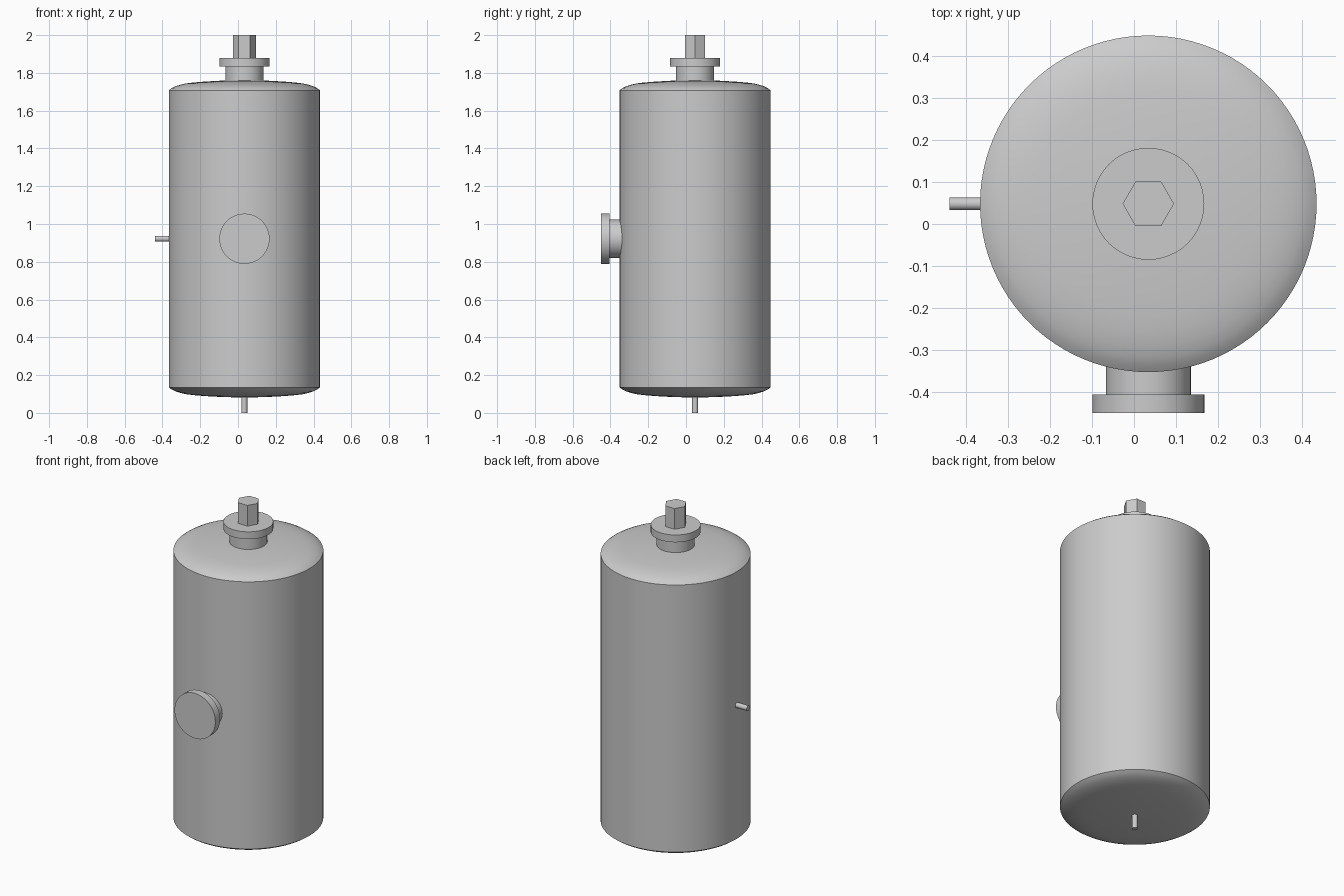
import bpy, math
from mathutils import Vector

if "Cube" in bpy.data.objects:
    bpy.data.objects.remove(bpy.data.objects["Cube"])

CX, CY = 0.034, 0.048      # tank axis
MID = 0.922                # height of the side fittings

metal = bpy.data.materials.new("light_grey_metal")
metal.diffuse_color = (0.6, 0.6, 0.6, 1)
metal.use_nodes = True
metal.node_tree.nodes["Principled BSDF"].inputs["Base Color"].default_value = metal.diffuse_color


def finish(obj, name):
    obj.name = name
    obj.data.materials.append(metal)
    bpy.context.view_layer.objects.active = obj
    obj.select_set(True)
    bpy.ops.object.shade_smooth_by_angle(angle=math.radians(25))
    obj.select_set(False)
    return obj


def rod(name, start, end, radius, sides=48, turn=0.0):
    """Closed cylinder or prism between two points."""
    a, b = Vector(start), Vector(end)
    d = b - a
    bpy.ops.mesh.primitive_cylinder_add(vertices=sides, radius=radius, depth=d.length)
    obj = bpy.context.object
    obj.data.transform(d.to_track_quat('Z', 'Y').to_matrix().to_4x4())
    if turn:
        obj.rotation_euler.z = turn
    obj.location = (a + b) / 2
    return finish(obj, name)


def revolve(name, profile, sides=96):
    """Turn (radius, height) points about the tank axis; ends lie on the axis."""
    verts, faces, rings = [], [], []
    for r, z in profile:
        n = 1 if r == 0 else sides
        rings.append(range(len(verts), len(verts) + n))
        for i in range(n):
            t = math.tau * i / sides
            verts.append((CX + r * math.cos(t), CY + r * math.sin(t), z))
    for lo, hi in zip(rings, rings[1:]):
        for i in range(sides):
            j = (i + 1) % sides
            if len(lo) == 1:
                faces.append((lo[0], hi[j], hi[i]))
            elif len(hi) == 1:
                faces.append((lo[i], lo[j], hi[0]))
            else:
                faces.append((lo[i], lo[j], hi[j], hi[i]))
    mesh = bpy.data.meshes.new(name)
    mesh.from_pydata(verts, [], faces)
    obj = bpy.data.objects.new(name, mesh)
    bpy.context.collection.objects.link(obj)
    return finish(obj, name)


# Tank shell with shallow dished ends
dish = [(0.40, 0.0), (0.385, 0.011), (0.365, 0.021), (0.34, 0.029), (0.31, 0.036),
        (0.27, 0.041), (0.21, 0.046), (0.12, 0.051), (0.0, 0.054)]
revolve("tank", [(r, 0.135 - h) for r, h in reversed(dish)] +
        [(r, 1.708 + h) for r, h in dish])

# Top nozzle: neck, flange and hexagonal stem
rod("top_neck", (CX, CY, 1.74), (CX, CY, 1.837), 0.101)
rod("top_flange", (CX, CY, 1.835), (CX, CY, 1.878), 0.133)
rod("hex_stem", (CX, CY, 1.876), (CX, CY, 2.0), 0.061, 6, math.radians(30))

# Front nozzle: neck and blind flange
rod("front_neck", (CX, -0.32, MID), (CX, -0.407, MID), 0.101)
rod("front_flange", (CX, -0.405, MID), (CX, -0.449, MID), 0.133)

# Small side pipe and bottom drain
rod("side_pipe", (CX - 0.39, CY, MID), (-0.439, CY, MID), 0.015, 24)
rod("drain_pipe", (CX, CY, 0.09), (CX, CY, 0.0), 0.015, 24)
